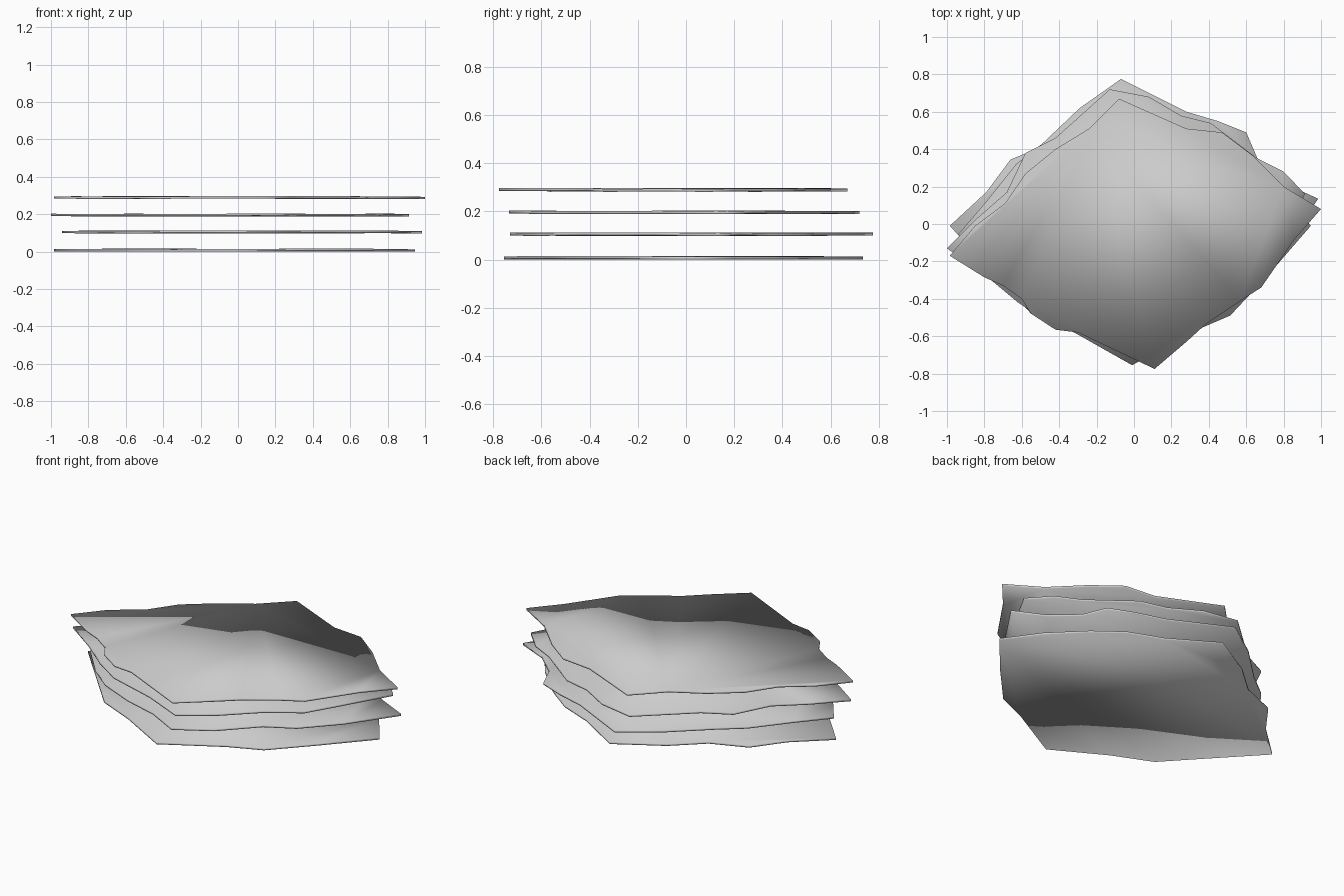
import bpy, bmesh, random

random.seed(4)

# Rim outlines of the four thin, ragged sheets, counter-clockwise from the right tip
bottom = [(.945, -.01), (.80, .19), (.62, .37), (.46, .49), (.26, .57), (-.01, .735),
          (-.28, .58), (-.45, .43), (-.66, .345), (-.79, .17), (-.985, -.01),
          (-.80, -.21), (-.67, -.35), (-.55, -.48), (-.32, -.58), (-.01, -.755),
          (.325, -.571), (.514, -.49), (.72, -.27)]
lower = [(.985, .135), (.80, .22), (.66, .35), (.60, .49), (.45, .55), (.28, .60),
         (-.07, .775), (-.29, .62), (-.49, .43), (-.63, .32), (-.79, .12), (-.94, -.055),
         (-.85, -.18), (-.70, -.35), (-.55, -.47), (-.33, -.57), (-.12, -.63), (.07, -.73),
         (.27, -.61), (.46, -.42), (.62, -.33), (.80, -.14)]
upper = [(.915, .16), (.80, .28), (.66, .35), (.41, .54), (.25, .58), (.08, .68),
         (-.13, .72), (-.42, .46), (-.58, .38), (-.68, .17), (-.84, .03), (-1.0, -.13),
         (-.80, -.27), (-.62, -.42), (-.45, -.53), (-.15, -.62), (.10, -.735),
         (.28, -.60), (.46, -.43), (.65, -.30), (.76, -.12)]
top = [(1.0, .08), (.80, .20), (.63, .37), (.47, .49), (.28, .51), (-.08, .67),
       (-.24, .51), (-.42, .40), (-.58, .27), (-.69, .11), (-.85, -.01), (-.985, -.17),
       (-.80, -.285), (-.70, -.33), (-.60, -.40), (-.55, -.48), (-.42, -.565), (-.30, -.58),
       (.11, -.775), (.28, -.63), (.39, -.53), (.57, -.41), (.68, -.34), (.86, -.08)]


def sheet(name, outline, z, thickness=0.012):
    """Thin slab with a slightly uneven rim."""
    bm = bmesh.new()
    lows, highs = [], []
    for i, (x, y) in enumerate(outline):
        dz = 0 if i == 0 else random.uniform(0, .004)
        lows.append(bm.verts.new((x, y, z + dz)))
        highs.append(bm.verts.new((x, y, z + dz + thickness)))
    bm.faces.new(highs)
    bm.faces.new(lows[::-1])
    n = len(outline)
    for i in range(n):
        j = (i + 1) % n
        bm.faces.new((lows[i], lows[j], highs[j], highs[i]))
    for f in bm.faces:
        f.smooth = True
    mesh = bpy.data.meshes.new(name)
    bm.to_mesh(mesh)
    bm.free()
    obj = bpy.data.objects.new(name, mesh)
    bpy.context.collection.objects.link(obj)


# Stack of sheets with air gaps
for name, outline, z in (("bottom_sheet", bottom, 0.0), ("lower_sheet", lower, .097),
                         ("upper_sheet", upper, .188), ("top_sheet", top, .281)):
    sheet(name, outline, z)
